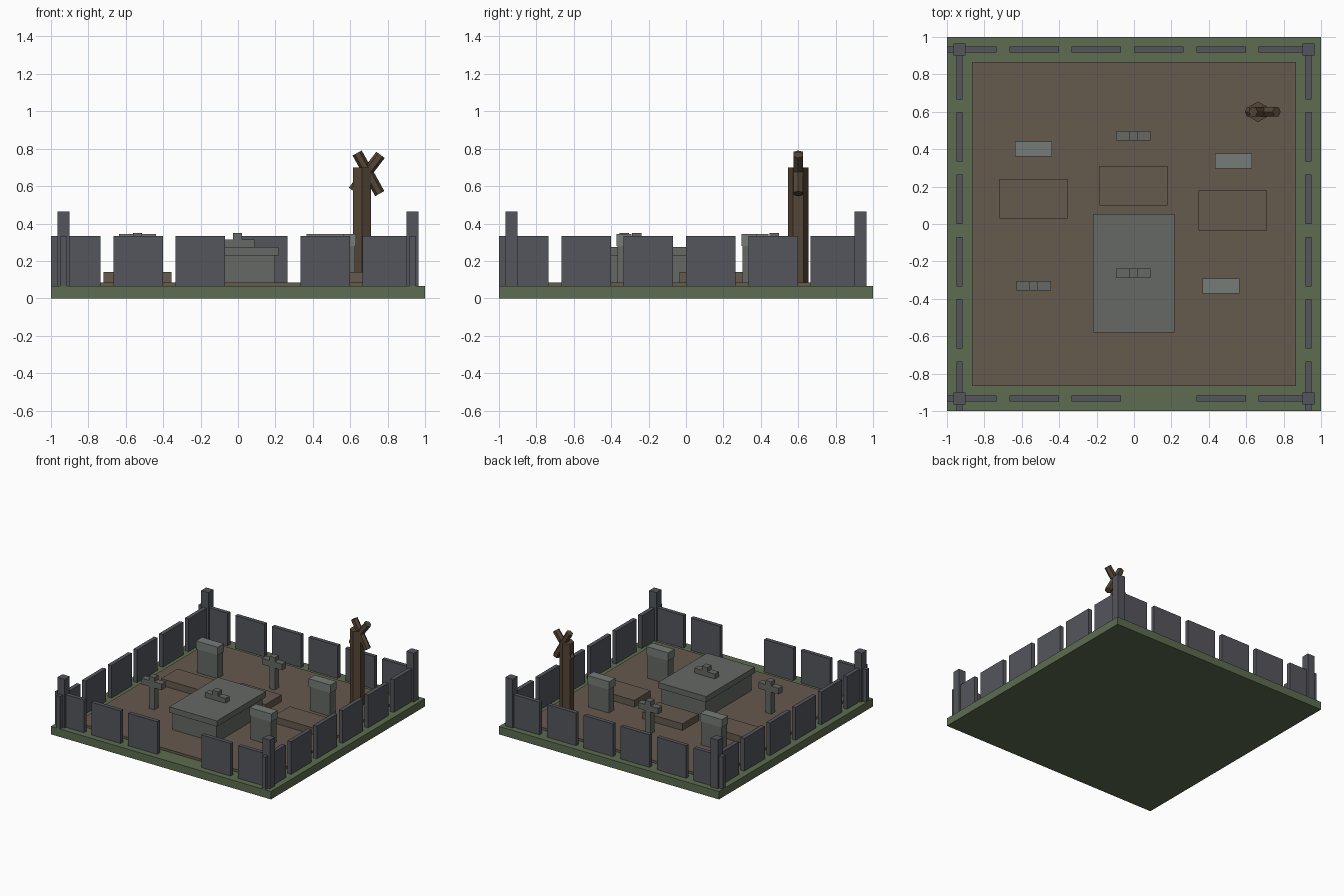
import bpy, bmesh
from math import atan2, pi
from mathutils import Vector, Matrix

if "Cube" in bpy.data.objects:
    bpy.data.objects.remove(bpy.data.objects["Cube"])


def material(name, rgb):
    m = bpy.data.materials.new(name)
    m.diffuse_color = (*rgb, 1)
    m.use_nodes = True
    m.node_tree.nodes["Principled BSDF"].inputs["Base Color"].default_value = m.diffuse_color
    return m


GRASS = material("grass", (0.11, 0.15, 0.08))
DIRT = material("dirt", (0.13, 0.10, 0.075))
IRON = material("iron", (0.09, 0.093, 0.11))
STONE = material("stone", (0.13, 0.14, 0.13))
PALE = material("pale_stone", (0.18, 0.20, 0.185))
BARK = material("bark", (0.09, 0.06, 0.037))


def finish(name, bm, mat):
    mesh = bpy.data.meshes.new(name)
    bm.to_mesh(mesh)
    bm.free()
    mesh.materials.append(mat)
    ob = bpy.data.objects.new(name, mesh)
    bpy.context.collection.objects.link(ob)
    return ob


def box(name, cx, cy, sx, sy, z0, z1, mat):
    bm = bmesh.new()
    bmesh.ops.create_cube(bm, size=1)
    bmesh.ops.scale(bm, vec=(sx, sy, z1 - z0), verts=bm.verts)
    bmesh.ops.translate(bm, vec=(cx, cy, (z0 + z1) / 2), verts=bm.verts)
    return finish(name, bm, mat)


def hex_log(name, a, b, r, mat, spin=0):
    # six-sided log from a to b, lying in the xz plane
    a, b = Vector(a), Vector(b)
    d = b - a
    bm = bmesh.new()
    bmesh.ops.create_cone(bm, cap_ends=True, segments=6, radius1=r, radius2=r, depth=d.length)
    turn = Matrix.Rotation(atan2(d.x, d.z), 4, 'Y') @ Matrix.Rotation(spin, 4, 'Z')
    bm.transform(Matrix.Translation((a + b) / 2) @ turn)
    return finish(name, bm, mat)


G, D = 0.065, 0.085   # grass top, dirt top

# ground
box("grass_base", 0, 0, 2, 2, 0, G, GRASS)
box("dirt_plot", 0, 0, 1.73, 1.73, G - 0.02, D, DIRT)

# fence panels, with an entrance gap in the front
for i in range(6):
    c = -1 + i / 3 + 0.1325
    for s in (-1, 1):
        box("fence_side_panel", s * 0.933, c, 0.033, 0.265, G, 0.333, IRON)
        if not (s == -1 and i == 3):
            box("fence_panel", c, s * 0.933, 0.265, 0.033, G, 0.333, IRON)

# corner posts
for x in (-0.933, 0.933):
    for y in (-0.933, 0.933):
        box("corner_post", x, y, 0.066, 0.066, G, 0.465, IRON)

# tomb
box("tomb_body", -0.002, -0.263, 0.40, 0.60, D, 0.228, STONE)
box("tomb_lid", -0.002, -0.263, 0.435, 0.635, 0.228, 0.275, STONE)

# headstones with slightly wider caps
for x, y in ((-0.537, 0.402), (0.533, 0.338), (0.465, -0.332)):
    box("headstone", x, y, 0.185, 0.07, D, 0.28, STONE)
    box("headstone_cap", x, y, 0.198, 0.08, 0.28, 0.345, PALE)

# stone crosses, the middle one rising through the tomb lid
for x, y in ((-0.537, -0.33), (-0.003, 0.472), (-0.003, -0.264)):
    box("cross_stem", x, y, 0.05, 0.052, D, 0.35, STONE)
    box("cross_arms", x, y, 0.185, 0.052, 0.265, 0.315, STONE)

# grave mounds
for x, y in ((-0.537, 0.135), (-0.003, 0.205), (0.528, 0.072)):
    box("grave_mound", x, y, 0.365, 0.212, D, 0.14, DIRT)

# dead tree: trunk and two crossed branches
hex_log("tree_trunk", (0.663, 0.6, D), (0.663, 0.6, 0.70), 0.055, BARK)
hex_log("branch_right", (0.615, 0.6, 0.575), (0.762, 0.6, 0.767), 0.028, BARK, pi / 6)
hex_log("branch_left", (0.758, 0.6, 0.56), (0.637, 0.6, 0.777), 0.028, BARK, pi / 6)
